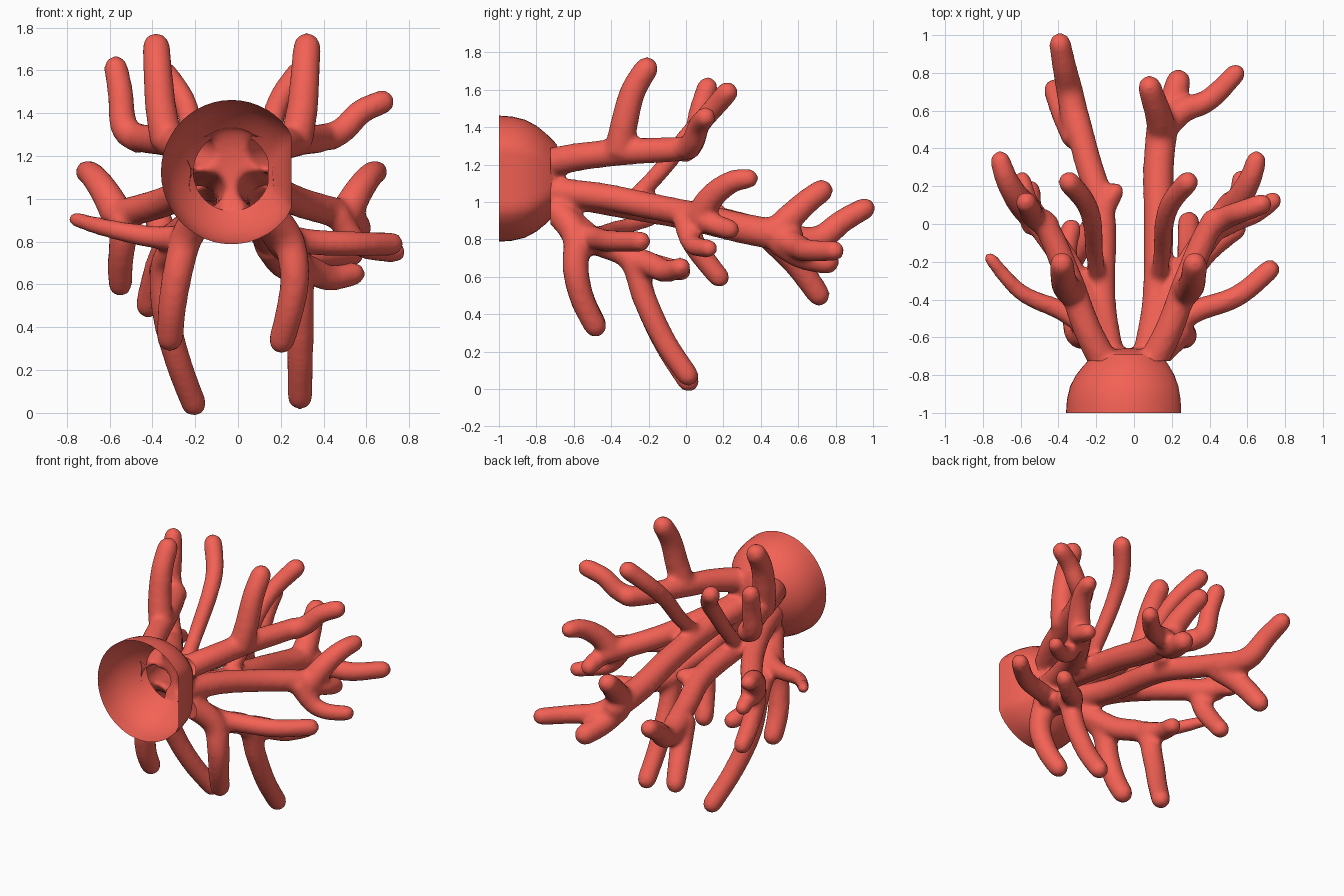
import bpy, bmesh, math
from mathutils import Vector, Matrix

mat = bpy.data.materials.new("coral_red")
mat.diffuse_color = (0.9, 0.12, 0.09, 1)


def finish(bm, name):
    me = bpy.data.meshes.new(name)
    bm.to_mesh(me)
    bm.free()
    for p in me.polygons:
        p.use_smooth = True
    me.materials.append(mat)
    ob = bpy.data.objects.new(name, me)
    bpy.context.collection.objects.link(ob)
    return ob


def spline(pts, n=6):
    """Smooth path through the points (Catmull-Rom)."""
    p = [Vector(q) for q in pts]
    p = [p[0] * 2 - p[1]] + p + [p[-1] * 2 - p[-2]]
    out = []
    for i in range(1, len(p) - 2):
        a, b, c, d = p[i - 1:i + 3]
        for k in range(n):
            t = k / n
            out.append(0.5 * (2 * b + (c - a) * t + (2 * a - 5 * b + 4 * c - d) * t * t
                              + (3 * b - a - 3 * c + d) * t ** 3))
    return out + [p[-2]]


def branch(bm, r0, r1, *pts):
    """Closed tapering tube with a rounded tip; the path ends at the tip."""
    path = spline(pts)
    tip = path[-1]
    while len(path) > 3 and (path[-1] - tip).length < r1 * 1.1:
        path.pop()
    end = (tip - path[-1]).normalized()
    base = tip - end * r1 * .9
    path.append(base)
    n = len(path)
    rad = [r0 + (r1 - r0) * i / (n - 1) for i in range(n)]
    for a in (30, 60, 80):
        path.append(base + end * r1 * math.sin(math.radians(a)))
        rad.append(r1 * math.cos(math.radians(a)))
    rings, q, old = [], None, None
    for i, (c, r) in enumerate(zip(path, rad)):
        t = (path[min(i + 1, len(path) - 1)] - path[max(i - 1, 0)]).normalized()
        q = t.to_track_quat('Z', 'Y') if q is None else old.rotation_difference(t) @ q
        old = t
        rings.append([bm.verts.new(c + q @ Vector((r * math.cos(k * math.pi / 6),
                                                   r * math.sin(k * math.pi / 6), 0)))
                      for k in range(12)])
    for a, b in zip(rings, rings[1:]):
        for k in range(12):
            bm.faces.new((a[k], a[k - 1], b[k - 1], b[k]))
    bm.faces.new(rings[0])
    bm.faces.new(rings[-1][::-1])


# Base cup: open bowl facing the front, right side cut flat, hole in its floor
bm = bmesh.new()
prof = [(1, -1), (.985, -.93), (.935, -.86), (.84, -.8), (.72, -.75), (.62, -.715), (.54, -.69)]
rings = []
for s, y in prof:
    ring = []
    for k in range(48):
        a = 2 * math.pi * k / 48
        x = min(.33 * s * math.cos(a), .28 * s ** .8)
        ring.append(bm.verts.new((x - .03, y, 1.125 + .337 * s * math.sin(a))))
    rings.append(ring)
for a, b in zip(rings, rings[1:]):
    for k in range(48):
        bm.faces.new((a[k], b[k], b[k - 1], a[k - 1]))
bmesh.ops.recalc_face_normals(bm, faces=bm.faces)
finish(bm, "base_cup")

bm = bmesh.new()
B = lambda *a: branch(bm, *a)

# Hub joining all roots behind the cup
bmesh.ops.create_icosphere(bm, subdivisions=3, radius=1, matrix=Matrix.Translation(
    (-.03, -.74, 1.12)) @ Matrix.Diagonal((.2, .085, .225, 1)))

# Branches nearly alike on both sides
for s in (1, -1):
    o = 0 if s > 0 else -.06          # left side sits a little further out
    X = lambda x, y, z: (s * x + o, y, z)
    # upper arm and its upright prong
    B(.08, .065, X(.1, -.73, 1.21), X(.19, -.55, 1.245), X(.28, -.3, 1.27), X(.37, -.08, 1.28), X(.45, .07, 1.3))
    B(.08, .066, X(.27, -.36, 1.26), X(.3, -.33, 1.42), X(.315, -.28, 1.6), X(.325, -.18, 1.76))
    # middle arm and its raised tip
    B(.075, .07, X(.09, -.73, 1.06), X(.18, -.45, 1.03), X(.3, -.2, .98), X(.46, .03, .935), X(.55, .16, .91))
    B(.08, .055, X(.5, .07, .92), X(.56, .14, 1.03), X(.62, .25, 1.11), X(.66, .38, 1.13))
    # slim rising shoot
    B(.045, .06, X(.13, -.3, 1.0), X(.15, -.15, 1.15), X(.16, 0, 1.34), X(.2, .12, 1.47), X(.31, .25, 1.62))

# Outer tips of the upper arms
B(.065, .058, (.42, .0, 1.28), (.5, .04, 1.33), (.58, .07, 1.41), (.72, .12, 1.47))
B(.07, .058, (-.44, -.02, 1.27), (-.53, .04, 1.33), (-.55, .08, 1.5), (-.58, .13, 1.66))
# Lower tips of the middle arms
B(.065, .055, (.5, .05, .92), (.56, .15, .88), (.57, .28, .84))
B(.06, .05, (.46, -.02, .93), (.55, .02, .8), (.65, .06, .76), (.77, .15, .75))
B(.07, .057, (-.53, -.0, .92), (-.54, .03, .8), (-.55, .11, .68), (-.55, .21, .56))
B(.055, .05, (-.55, .08, .92), (-.58, .18, .9), (-.6, .27, .87))

# Long right arm with its tips
B(.075, .085, (.06, -.73, 1.06), (.12, -.4, 1.0), (.13, 0, .93), (.13, .3, .86), (.16, .62, .8))
B(.08, .064, (.15, .48, .84), (.13, .58, .94), (.1, .67, 1.02), (.07, .77, 1.09))
B(.075, .055, (.15, .5, .81), (.26, .6, .76), (.4, .66, .74), (.57, .83, .74))
B(.08, .068, (.15, .5, .79), (.2, .63, .71), (.25, .81, .67))
# Long left arm with its fork and stub
B(.075, .072, (-.12, -.73, 1.06), (-.17, -.4, 1.0), (-.17, .05, .93), (-.25, .35, .86), (-.32, .62, .8))
B(.08, .06, (-.3, .5, .81), (-.34, .7, .8), (-.37, .84, .9), (-.4, 1.0, .99))
B(.08, .062, (-.3, .45, .82), (-.37, .59, .67), (-.43, .74, .46))
B(.06, .05, (-.18, .05, .93), (-.13, .12, .94), (-.08, .21, .95))

# Lower right stem, side bar, front prong
B(.075, .06, (.1, -.7, .97), (.2, -.5, .8), (.28, -.3, .7), (.29, -.22, .48), (.29, -.11, .25), (.29, .04, 0.03))
B(.075, .056, (.28, -.27, .69), (.35, -.18, .66), (.44, -.1, .63), (.58, 0, .66))
B(.065, .056, (.18, -.56, .83), (.33, -.46, .8), (.55, -.38, .79), (.755, -.21, .79))
B(.08, .062, (.11, -.7, .97), (.23, -.59, .82), (.265, -.59, .64), (.24, -.55, .47), (.19, -.46, .29))
# Lower left stem, side bar, front prong
B(.075, .06, (-.15, -.7, .97), (-.25, -.5, .8), (-.34, -.3, .7), (-.34, -.22, .48), (-.28, -.11, .24), (-.19, .04, 0))
B(.065, .055, (-.33, -.28, .7), (-.36, -.15, .66), (-.32, .02, .62))
B(.065, .035, (-.22, -.56, .82), (-.38, -.46, .82), (-.6, -.36, .86), (-.78, -.16, .91))
B(.08, .064, (-.16, -.7, .97), (-.24, -.59, .82), (-.285, -.59, .64), (-.31, -.55, .47), (-.32, -.46, .3))

# Fuse all branches into one softly blended hollow body
bmesh.ops.recalc_face_normals(bm, faces=bm.faces)
rough = finish(bm, "rough_branches")
m = rough.modifiers.new("fuse", 'REMESH')
m.mode = 'VOXEL'
m.voxel_size = .016
m = rough.modifiers.new("soften", 'SMOOTH')
m.factor = .5
m.iterations = 8
bm = bmesh.new()
bm.from_object(rough, bpy.context.evaluated_depsgraph_get())
bpy.data.objects.remove(rough)

# Open the hub toward the cup
bmesh.ops.bisect_plane(bm, geom=bm.verts[:] + bm.edges[:] + bm.faces[:],
                       plane_co=(0, -.725, 0), plane_no=(0, 1, 0), clear_inner=True)
finish(bm, "coral_branches")
